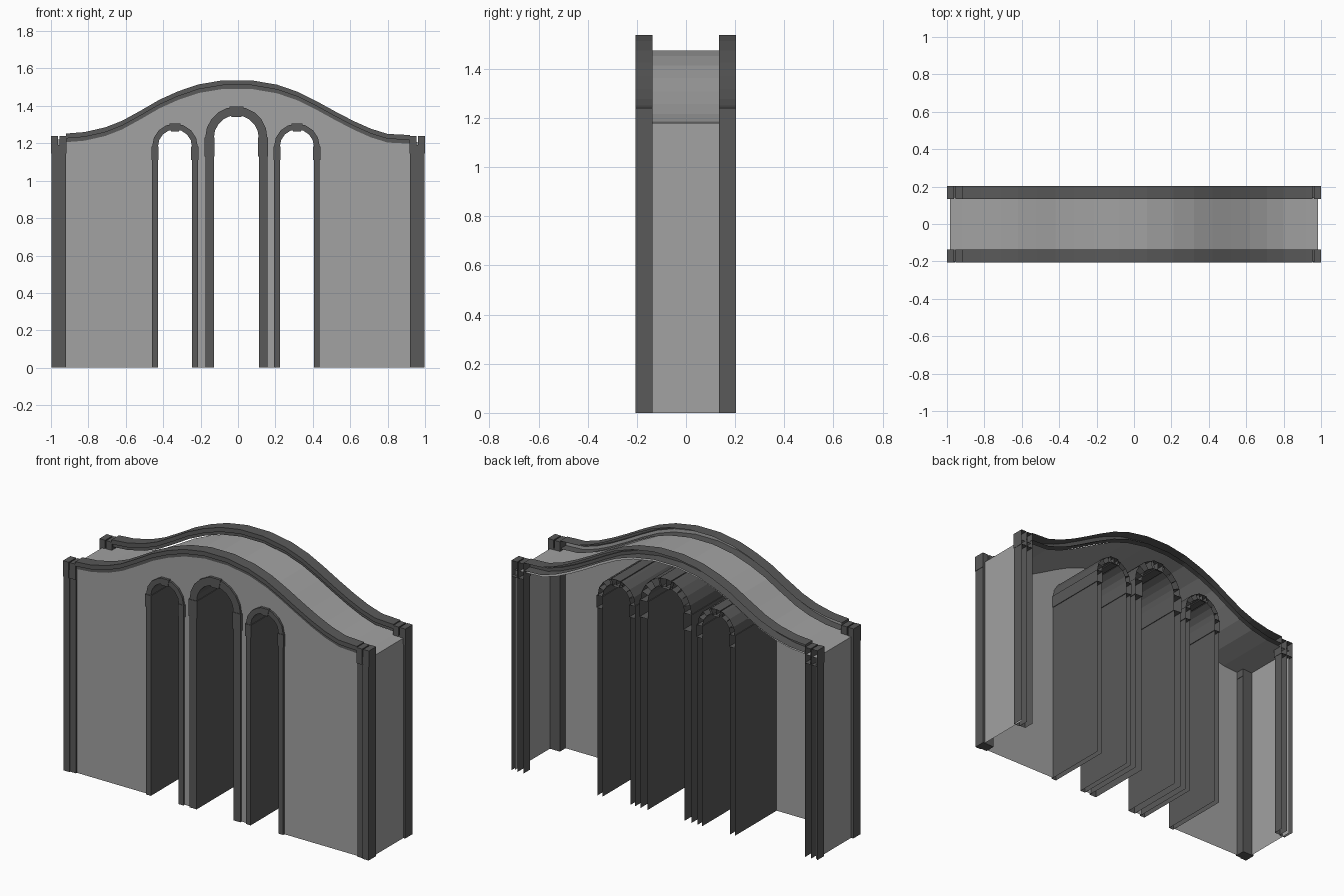
import bpy, math

if "Cube" in bpy.data.objects:
    bpy.data.objects.remove(bpy.data.objects["Cube"])

FRONT, PANEL, BACK = -0.205, -0.19, 0.2
SHIFT = 0.34          # distance from front trim to its copy at the back
TRIM = 0.068          # trim depth


def grey(name, v):
    mat = bpy.data.materials.new(name)
    mat.diffuse_color = (v, v, v, 1)
    mat.use_nodes = True
    mat.node_tree.nodes["Principled BSDF"].inputs["Base Color"].default_value = mat.diffuse_color
    return mat


WALL = grey("wall_grey", 0.36)
DARK = grey("trim_dark_grey", 0.10)


def make(name, verts, faces, mat):
    me = bpy.data.meshes.new(name)
    me.from_pydata(verts, [], faces)
    me.materials.append(mat)
    me.update()
    ob = bpy.data.objects.new(name, me)
    bpy.context.collection.objects.link(ob)
    return ob


def prisms(name, shapes, closed=False):
    """Extrude xz outlines along y; unless closed, open at the back and on the ground."""
    verts, faces = [], []
    for pts, y0, y1 in shapes:
        b, n = len(verts), len(pts)
        verts += [(x, y0, z) for x, z in pts] + [(x, y1, z) for x, z in pts]
        faces.append(list(range(b, b + n)))
        if closed:
            faces.append(list(range(b + 2 * n - 1, b + n - 1, -1)))
        for i in range(n):
            j = (i + 1) % n
            if closed or pts[i][1] > 0 or pts[j][1] > 0:
                faces.append([b + j, b + i, b + n + i, b + n + j])
    return make(name, verts, faces, DARK)


def rect(x0, x1, z0, z1):
    return [(x0, z0), (x1, z0), (x1, z1), (x0, z1)]


def arc(cx, cz, r, n):
    return [(cx - r * math.cos(math.pi * i / n), cz + r * math.sin(math.pi * i / n))
            for i in range(n + 1)]


# Top line of the gable
top = [(-0.92, 1.252), (-0.82, 1.26), (-0.71, 1.285), (-0.62, 1.32), (-0.52, 1.375),
       (-0.42, 1.433), (-0.32, 1.478), (-0.21, 1.515), (-0.08, 1.537), (0.07, 1.537),
       (0.21, 1.513), (0.32, 1.475), (0.42, 1.425), (0.52, 1.37), (0.62, 1.318),
       (0.71, 1.278), (0.80, 1.25), (0.92, 1.244)]

# centre x, springing z, outer radius, inner radius, segments, impost bottom
arches = [("left", -0.337, 1.183, 0.122, 0.091, 8, 1.11),
          ("centre", -0.009, 1.23, 0.166, 0.120, 10, 1.13),
          ("right", 0.315, 1.183, 0.122, 0.091, 8, 1.11)]

# Front wall outlined around the three open arches
outline = [(-0.983, 0)]
for _, cx, cz, ro, ri, n, imp in arches:
    outline += [(cx - ro, 0)] + arc(cx, cz, ro, n) + [(cx + ro, 0)]
outline += [(0.985, 0), (0.985, 1.2)]
outline += [(x, z - 0.03) for x, z in reversed(top)] + [(-0.983, 1.22)]
make("front_wall", [(x, PANEL, z) for x, z in outline], [list(range(len(outline)))], WALL)

# Side walls and curved roof in one strip
line = [(-0.983, 0), (-0.983, 1.187)] + [(x, z - 0.062) for x, z in top] + [(0.985, 1.18), (0.985, 0)]
m = len(line)
make("roof_and_sides",
     [(x, PANEL, z) for x, z in line] + [(x, -PANEL, z) for x, z in line],
     [[i, i + 1, m + i + 1, m + i] for i in range(m - 1)], WALL)

# Arch frames: jambs, voussoirs, imposts and keystones running through the wall
for name, cx, cz, ro, ri, n, imp in arches:
    shapes = []
    for s in (-1, 1):
        a, b = sorted((cx + s * ri, cx + s * ro))
        shapes.append((rect(a, b, 0, imp), FRONT + 0.003, BACK))
        shapes.append((rect(a - 0.004, b + 0.004, imp, cz), FRONT, BACK + 0.004))
    o, i = arc(cx, cz, ro, n), arc(cx, cz, ri, n)
    for k in range(n):
        shapes.append(([i[k], i[k + 1], o[k + 1], o[k]], FRONT + 0.003, BACK))
    w = 0.038 if name == "centre" else 0.03
    shapes.append(([(cx - w * 0.7, cz + ri - 0.01), (cx + w * 0.7, cz + ri - 0.01),
                    (cx + w, cz + ro + 0.001), (cx - w, cz + ro + 0.001)], FRONT, BACK + 0.004))
    prisms(name + "_arch_frame", shapes)


def coping(name, y):
    """Stepped moulding following the gable line, open at the back."""
    prof = [(TRIM, 0), (0, 0), (0, -0.026), (0.01, -0.026), (0.01, -0.046), (TRIM, -0.046)]
    k = len(prof)
    verts = [(x, y + dy, z + dz) for x, z in top for dy, dz in prof]
    faces = [[a * k + b, a * k + b + 1, (a + 1) * k + b + 1, (a + 1) * k + b]
             for a in range(len(top) - 1) for b in range(k - 1)]
    faces += [list(range(k)), list(range((len(top) - 1) * k, len(top) * k))]
    make(name, verts, faces, DARK)


def column(name, side, y, closed):
    """Corner pilaster: two stepped shafts and a split capital."""
    def bar(a, b, z0, z1):
        a, b = sorted((a * side, b * side))
        return rect(a, b, z0, z1)
    prisms(name, [
        (bar(0.958, 0.997, 0, 1.145), y, y + TRIM),
        (bar(0.92, 0.958, 0, 1.145), y + 0.006, y + TRIM),
        (bar(0.962, 0.999, 1.145, 1.238), y - 0.001, y + TRIM),
        (bar(0.918, 0.955, 1.145, 1.238), y - 0.001, y + TRIM),
        (bar(0.955, 0.962, 1.145, 1.19), y + 0.004, y + TRIM)], closed)


# Front trim and its copy at the back
for tag, y in (("front", FRONT), ("back", FRONT + SHIFT)):
    coping(tag + "_coping", y)
    for side, s in (("left", -1), ("right", 1)):
        column(f"{tag}_{side}_column", s, y, tag == "front")
